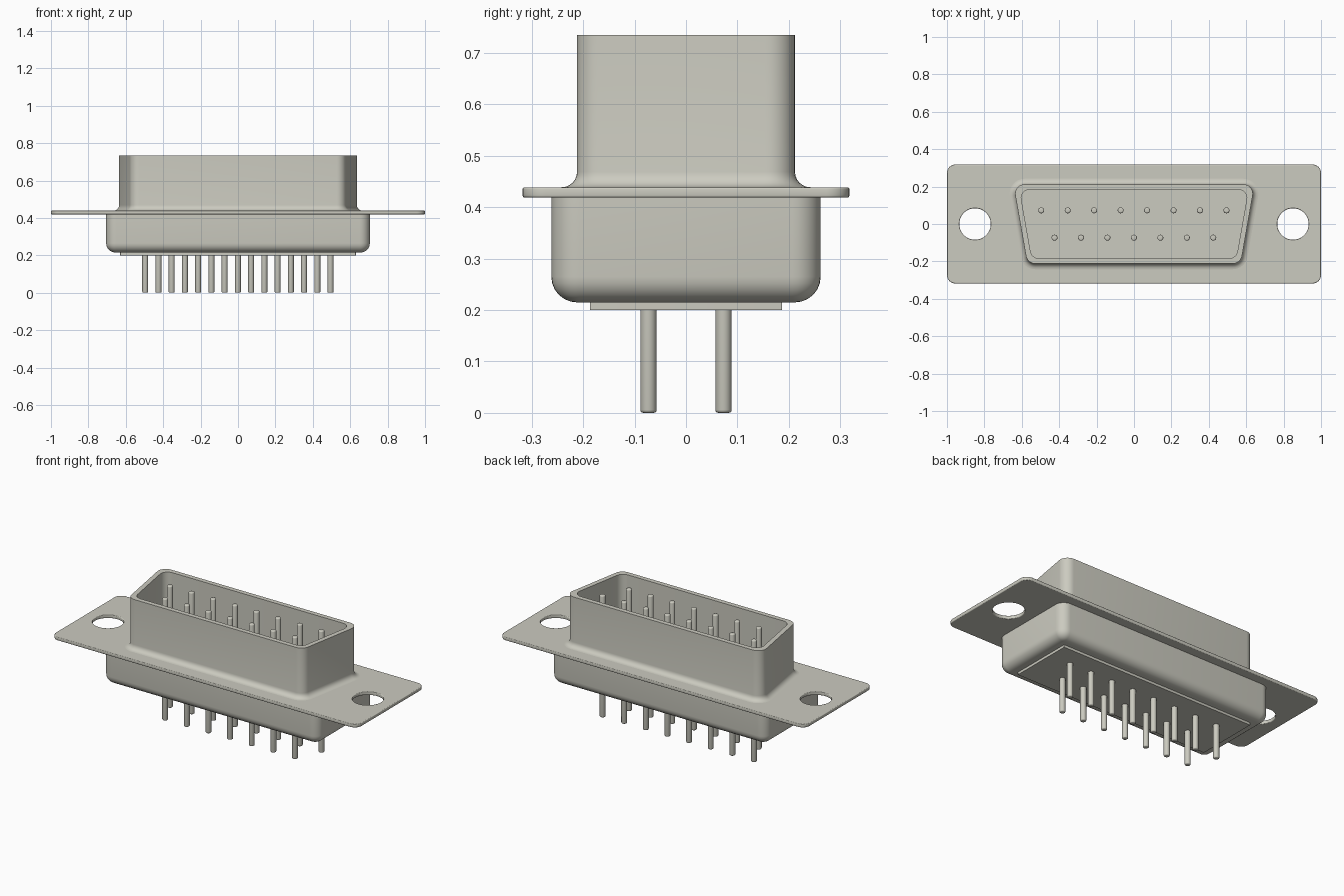
import bpy, bmesh, math

cube = bpy.data.objects.get("Cube")
if cube:
    bpy.data.objects.remove(cube, do_unlink=True)

mat = bpy.data.materials.new("warm grey metal")
mat.use_nodes = True
colour = (0.6, 0.595, 0.525, 1)
mat.diffuse_color = colour
mat.node_tree.nodes["Principled BSDF"].inputs["Base Color"].default_value = colour

Q = math.pi / 2


def outline(half_y, mid_x, r, tilt=0.0, seg=8):
    """Rounded trapezoid, wide at +y when tilted; a rounded rectangle otherwise."""
    x_at = lambda y: mid_x + math.tan(tilt) * y - r / math.cos(tilt)
    top, bot = half_y - r, r - half_y
    corners = [(x_at(top), top, -tilt, Q), (-x_at(top), top, Q, 2 * Q + tilt),
               (-x_at(bot), bot, 2 * Q + tilt, 3 * Q), (x_at(bot), bot, 3 * Q, 4 * Q - tilt)]
    pts = []
    for cx, cy, a0, a1 in corners:
        for i in range(seg + 1):
            a = a0 + (a1 - a0) * i / seg
            pts.append((cx + r * math.cos(a), cy + r * math.sin(a)))
    return pts


def circle(cx, r, n):
    return [(cx + r * math.cos(4 * Q * i / n), r * math.sin(4 * Q * i / n)) for i in range(n)]


def arc(n=6):
    return [Q * i / n for i in range(n + 1)]


def finish(obj):
    obj.data.materials.clear()
    obj.data.materials.append(mat)
    bpy.ops.object.select_all(action='DESELECT')
    obj.select_set(True)
    bpy.context.view_layer.objects.active = obj
    bpy.ops.object.shade_smooth_by_angle(angle=math.radians(35))


def loft(name, rings):
    """Skin a stack of (outline, z) rings and cap both ends."""
    bm = bmesh.new()
    loops = [[bm.verts.new((x, y, z)) for x, y in pts] for pts, z in rings]
    n = len(loops[0])
    for a, b in zip(loops, loops[1:]):
        for i in range(n):
            j = (i + 1) % n
            bm.faces.new((a[i], a[j], b[j], b[i]))
    bm.faces.new(loops[0][::-1])
    bm.faces.new(loops[-1])
    bmesh.ops.recalc_face_normals(bm, faces=bm.faces)
    me = bpy.data.meshes.new(name)
    bm.to_mesh(me)
    bm.free()
    obj = bpy.data.objects.new(name, me)
    bpy.context.collection.objects.link(obj)
    finish(obj)
    return obj


# Mounting flange with two screw holes
cu = bpy.data.curves.new("flange", 'CURVE')
cu.dimensions = '2D'
cu.fill_mode = 'BOTH'
cu.extrude, cu.bevel_depth, cu.bevel_resolution, cu.offset = 0.006, 0.004, 2, -0.004
for pts in (outline(0.318, 1, 0.045), circle(-0.85, 0.084, 48), circle(0.85, 0.084, 48)):
    sp = cu.splines.new('POLY')
    sp.points.add(len(pts) - 1)
    for p, (x, y) in zip(sp.points, pts):
        p.co = (x, y, 0, 1)
    sp.use_cyclic_u = True
flange = bpy.data.objects.new("flange", cu)
flange.location.z = 0.429
bpy.context.collection.objects.link(flange)
bpy.ops.object.select_all(action='DESELECT')
flange.select_set(True)
bpy.context.view_layer.objects.active = flange
bpy.ops.object.convert(target='MESH')
finish(bpy.context.view_layer.objects.active)

# Open upper shell: flared foot, straight wall, flat rim, inner wall and floor
TILT = math.radians(10)


def shell(off, r):
    return outline(0.212 + off, 0.6076 + off / math.cos(TILT), r, TILT)

F, WALL = 0.03, 0.028
rings = [(shell(F - F * math.sin(a), 0.05 + F - F * math.sin(a)), 0.439 + F - F * math.cos(a))
         for a in arc()]
rings += [(shell(0, 0.05), 0.735), (shell(-WALL, 0.045), 0.735), (shell(-WALL, 0.045), 0.441)]
loft("upper_shell", rings)

# Rectangular lower shell with a rounded bottom edge
B = 0.05
rings = []
for a in arc():
    off = B * math.sin(a) - B
    rings.append((outline(0.262 + off, 0.705 + off, 0.055 + off), 0.215 + B - B * math.cos(a)))
loft("lower_shell", rings + [(outline(0.262, 0.705, 0.055), 0.422)])

# Insulator plate under the lower shell
base = outline(0.187, 0.63, 0.002)
loft("insulator_plate", [(base, 0.2), (base, 0.22)])

# Contact pins: eight in the back row, seven in the front row
PIN_R, TOP, C = 0.016, 0.72, 0.006
ring = lambda r: circle(0, r, 20)
caps = [(PIN_R - C + C * math.sin(a), C - C * math.cos(a)) for a in arc(3)]
profile = [(ring(r), z) for r, z in caps] + [(ring(r), TOP - z) for r, z in reversed(caps)]
first = loft("back_pin_1", profile)
for row, count, x0, y in (("back", 8, -0.496, 0.073), ("front", 7, -0.425, -0.073)):
    for i in range(count):
        pin = first
        if row == "front" or i:
            pin = bpy.data.objects.new(f"{row}_pin_{i + 1}", first.data)
            bpy.context.collection.objects.link(pin)
        pin.location = (x0 + 0.1415 * i, y, 0)
